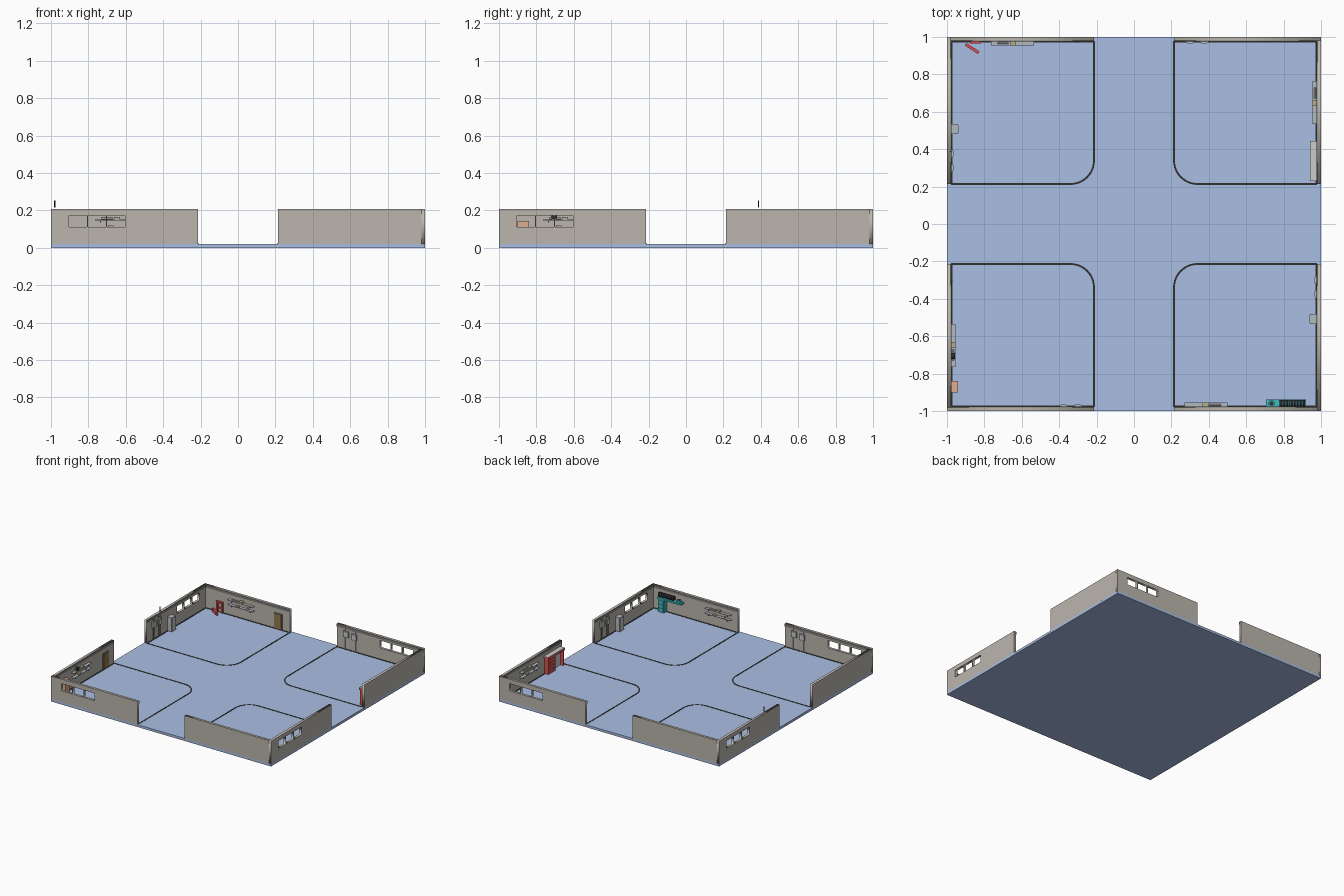
import bpy, math
from mathutils import Matrix

if "Cube" in bpy.data.objects:
    bpy.data.objects.remove(bpy.data.objects["Cube"])

T = 0.02          # wall thickness and floor height
H = 0.208         # wall top
GAP = 0.213       # half width of the openings
mats = {}
COL = {
    "blue": (0.40, 0.52, 0.78), "wall": (0.50, 0.47, 0.42), "black": (0.03, 0.03, 0.03),
    "trim": (0.22, 0.21, 0.20), "brown": (0.30, 0.19, 0.07), "grey": (0.45, 0.50, 0.53),
    "light": (0.66, 0.66, 0.66), "red": (0.70, 0.08, 0.08), "teal": (0.05, 0.50, 0.52),
    "orange": (0.72, 0.42, 0.28), "tan": (0.50, 0.42, 0.25),
}


def paint(ob, col):
    if col not in mats:
        mats[col] = bpy.data.materials.new(col)
        mats[col].diffuse_color = (*COL[col], 1)
    ob.data.materials.append(mats[col])
    return ob


def turn(k):
    """Quarter turns: 0 front wall, 1 right, 2 back, 3 left."""
    return Matrix.Rotation(k * math.pi / 2, 4, 'Z')


def box(name, k, u, d, z, col):
    """u = span along the wall, d = span of depth from the outer edge, z = height span."""
    bpy.ops.mesh.primitive_cube_add(size=1)
    ob = bpy.context.object
    ob.name = name
    size = (u[1] - u[0], d[1] - d[0], z[1] - z[0], 1)
    mid = ((u[0] + u[1]) / 2, -1 + (d[0] + d[1]) / 2, (z[0] + z[1]) / 2)
    ob.data.transform(Matrix.Translation(mid) @ Matrix.Diagonal(size))
    ob.matrix_world = turn(k)
    return paint(ob, col)


def rod(name, k, u, d, z, r, length, axis, col, sides=12):
    """Cylinder centred at u, d, z; axis is U, D or Z in the wall's own frame."""
    bpy.ops.mesh.primitive_cylinder_add(vertices=sides, radius=r, depth=length)
    ob = bpy.context.object
    ob.name = name
    spin = {'U': Matrix.Rotation(math.pi / 2, 4, 'Y'),
            'D': Matrix.Rotation(math.pi / 2, 4, 'X'), 'Z': Matrix()}[axis]
    ob.data.transform(Matrix.Translation((u, -1 + d, z)) @ spin)
    ob.matrix_world = turn(k)
    bpy.ops.object.shade_smooth_by_angle()
    return paint(ob, col)


def plate(name, loops, thick, matrix, col):
    """Flat filled outline (first loop) with holes (other loops), extruded."""
    cu = bpy.data.curves.new(name, 'CURVE')
    cu.dimensions, cu.fill_mode, cu.extrude = '2D', 'BOTH', thick / 2
    for pts in loops:
        sp = cu.splines.new('POLY')
        sp.points.add(len(pts) - 1)
        for p, (x, y) in zip(sp.points, pts):
            p.co = (x, y, 0, 1)
        sp.use_cyclic_u = True
    tmp = bpy.data.objects.new(name + "_curve", cu)
    me = bpy.data.meshes.new_from_object(tmp)
    bpy.data.objects.remove(tmp)
    ob = bpy.data.objects.new(name, me)
    bpy.context.collection.objects.link(ob)
    ob.matrix_world = matrix
    me.materials.clear()
    return paint(ob, col)


def rect(x0, x1, y0, y1):
    return [(x0, y0), (x1, y0), (x1, y1), (x0, y1)]


def bay_loop(lo, hi, r):
    """Square bay outline with one rounded inner corner."""
    arc = [(hi - r + r * math.cos(a), hi - r + r * math.sin(a))
           for a in (i * math.pi / 24 for i in range(13))]
    return [(lo, lo), (hi, lo)] + arc + [(lo, hi)]


def shelf_unit(k, u0, u1):
    # two boards with brackets and small stock
    for z in (0.108, 0.147):
        box("shelf_board", k, (u0, u1), (T, 0.045), (z, z + 0.004), "grey")
        for u in (u0 + 0.03, u1 - 0.03):
            box("shelf_bracket", k, (u - 0.002, u + 0.002), (T, 0.04), (z - 0.012, z), "trim")
    m = (u0 + u1) / 2
    box("shelf_carton", k, (m - 0.018, m + 0.012), (0.022, 0.046), (0.151, 0.165), "tan")
    rod("shelf_tube", k, m + 0.05, 0.033, 0.156, 0.005, 0.06, 'U', "light")
    box("shelf_toolbox", k, (m + 0.015, m + 0.045), (0.024, 0.042), (0.112, 0.120), "tan")
    rod("shelf_can", k, m - 0.06, 0.033, 0.119, 0.007, 0.014, 'Z', "light")


# floor slab
box("floor", 0, (-1, 1), (0, 2), (0, T), "blue")

for k in range(4):
    # windowed wall and plain wall
    upright = turn(k) @ Matrix.Translation((0, -1 + T / 2, 0)) @ Matrix.Rotation(math.pi / 2, 4, 'X')
    panes = [rect(-0.903 + 0.101 * i, -0.903 + 0.101 * i + 0.096, 0.112, 0.173) for i in range(3)]
    plate("window_wall", [rect(-1, -GAP, T, H)] + panes, T, upright, "wall")
    plate("plain_wall", [rect(GAP, 1 - T, T, H)], T, upright, "wall")
    # dark band along the wall tops, inside
    box("wall_trim", k, (-1 + T, -GAP), (T, T + 0.003), (H - 0.022, H - 0.001), "trim")
    box("wall_trim", k, (GAP, 1 - T), (T, T + 0.003), (H - 0.022, H - 0.001), "trim")
    # bay marking on the floor
    plate("bay_line", [bay_loop(-0.979, -0.209, 0.13), bay_loop(-0.971, -0.219, 0.12)], 0.002,
          turn(k) @ Matrix.Translation((0, 0, T + 0.001)), "black")
    # fuse boxes with conduits
    for u, z in ((-0.375, 0.115), (-0.30, 0.12)):
        box("fuse_box", k, (u - 0.022, u + 0.022), (T, 0.032), (z, z + 0.05), "grey")
        box("fuse_door", k, (u - 0.015, u + 0.015), (0.032, 0.034), (z + 0.006, z + 0.044), "light")
        for s in (-0.01, 0.01):
            rod("conduit", k, u + s, 0.024, 0.104, 0.003, 0.164, 'Z', "grey", 8)

# wall shelves
for k, u0 in ((0, 0.27), (1, 0.535), (2, 0.535), (3, 0.535)):
    shelf_unit(k, u0, u0 + 0.23)
rod("spare_tyre", 3, 0.705, 0.033, 0.164, 0.016, 0.018, 'D', "black", 20)

# doors on back and left walls
for k in (2, 3):
    box("door_frame", k, (0.283, 0.357), (T, 0.024), (T, 0.15), "trim")
    box("door", k, (0.29, 0.35), (T, 0.027), (T, 0.145), "brown")
    rod("door_knob", k, 0.30, 0.029, 0.08, 0.003, 0.006, 'D', "light", 8)

# lockers on right and left walls
for k in (1, 3):
    box("locker", k, (-0.535, -0.482), (T, 0.06), (T, 0.135), "grey")
    box("locker_door", k, (-0.53, -0.487), (0.06, 0.062), (0.026, 0.129), "light")

# loose thin rod above the left wall
rod("antenna", 3, -0.387, 0.02, 0.234, 0.003, 0.038, 'Z', "black", 8)

# orange cabinet, left wall
box("orange_cabinet", 3, (0.84, 0.90), (T, 0.06), (T, 0.142), "orange")

# red workbench, right wall
box("bench_drawers", 1, (0.345, 0.44), (T, 0.056), (T, 0.145), "red")
for i in range(4):
    z = 0.03 + 0.028 * i
    box("drawer_front", 1, (0.352, 0.433), (0.056, 0.058), (z, z + 0.022), "red")
    box("drawer_handle", 1, (0.375, 0.41), (0.058, 0.060), (z + 0.012, z + 0.016), "light")
box("bench_side", 1, (0.235, 0.245), (T, 0.056), (T, 0.145), "red")
box("bench_panel", 1, (0.245, 0.345), (T, 0.03), (T, 0.145), "light")
box("bench_rim", 1, (0.23, 0.445), (T, 0.06), (0.145, 0.160), "red")
box("bench_top", 1, (0.23, 0.445), (T, 0.06), (0.160, 0.164), "light")

# teal tyre rack, front wall
box("rack_cabinet", 0, (0.86, 0.915), (T, 0.058), (T, 0.125), "teal")
for i in range(3):
    box("rack_drawer", 0, (0.865, 0.91), (0.058, 0.061), (0.028 + i * 0.032, 0.054 + i * 0.032), "teal")
box("rack_tray", 0, (0.705, 0.92), (T, 0.061), (0.125, 0.138), "teal")
for i in range(9):
    rod("rack_tyre", 0, 0.785 + i * 0.0155, 0.041, 0.156, 0.018, 0.013, 'U', "black", 20)
rod("rack_reel", 0, 0.735, 0.041, 0.146, 0.017, 0.016, 'Z', "teal", 20)
rod("rack_reel_core", 0, 0.735, 0.041, 0.148, 0.011, 0.016, 'Z', "black", 16)

# red trolley jack, back wall
for u in (0.825, 0.87):
    box("jack_post", 2, (u - 0.007, u + 0.007), (T, 0.034), (T, 0.108), "red")
box("jack_crossbar", 2, (0.818, 0.877), (T, 0.034), (0.094, 0.108), "red")
box("jack_brace", 2, (0.818, 0.877), (T, 0.030), (0.05, 0.062), "red")
arm = box("jack_arm", 2, (-0.042, 0.042), (0.992, 1.008), (0.02, 0.045), "red")
arm.matrix_world = Matrix.Translation((-0.865, 0.938, 0)) @ Matrix.Rotation(math.radians(-33), 4, 'Z')

for m in bpy.data.materials:
    if m.users and not m.is_grease_pencil:
        m.use_nodes = True
        m.node_tree.nodes["Principled BSDF"].inputs["Base Color"].default_value = m.diffuse_color
